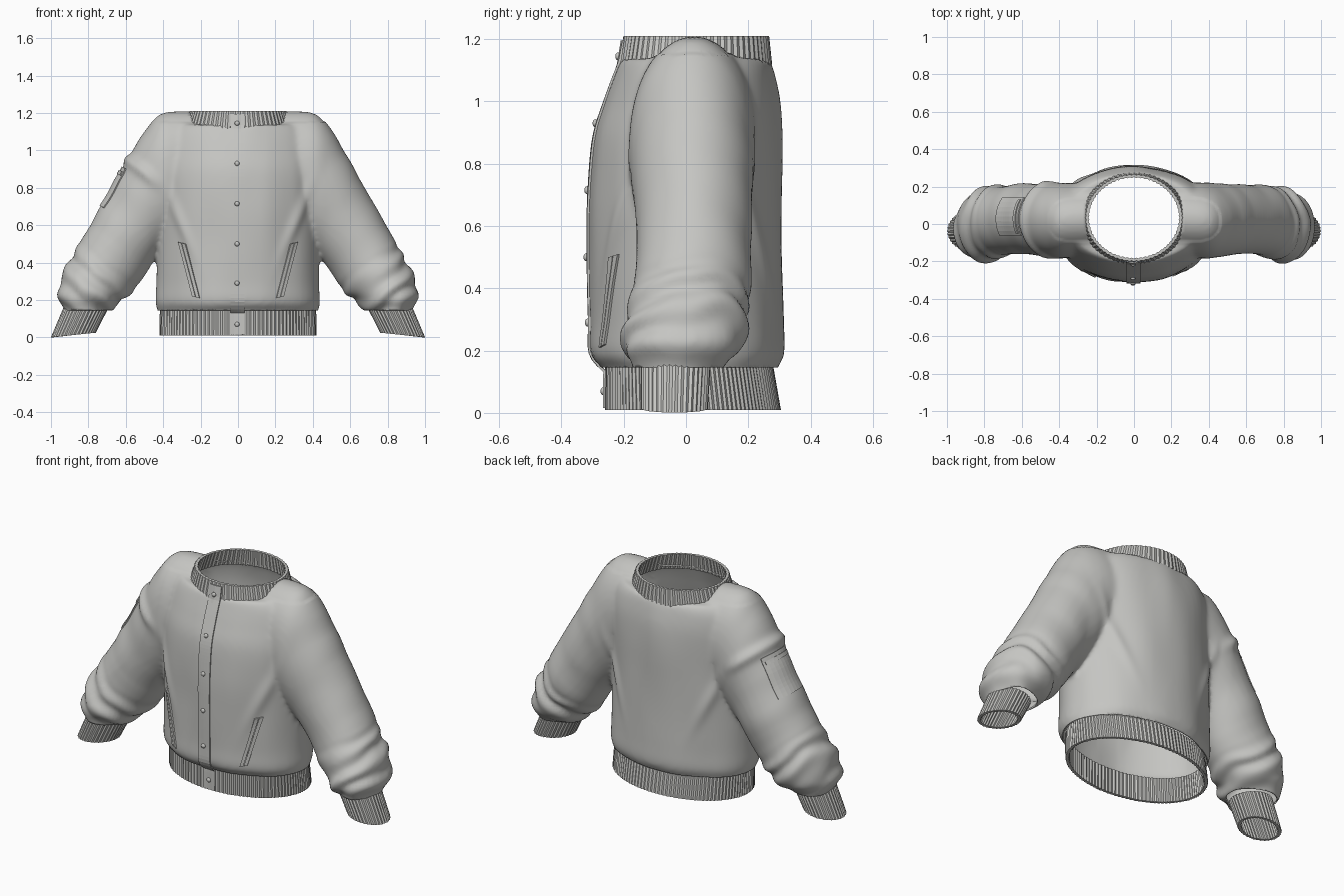
import bpy, bmesh, math
from mathutils import Vector, noise
from mathutils.bvhtree import BVHTree

if "Cube" in bpy.data.objects:
    bpy.data.objects.remove(bpy.data.objects["Cube"], do_unlink=True)

GREY = (0.56, 0.56, 0.54, 1)
fabric = bpy.data.materials.new("grey fabric")
fabric.use_nodes = True
fabric.diffuse_color = GREY
for node in fabric.node_tree.nodes:
    if node.type == 'BSDF_PRINCIPLED':
        node.inputs["Base Color"].default_value = GREY
        node.inputs["Roughness"].default_value = 0.8


def make_object(name, bm, smooth=True):
    bmesh.ops.recalc_face_normals(bm, faces=bm.faces[:])
    mesh = bpy.data.meshes.new(name)
    bm.to_mesh(mesh)
    bm.free()
    mesh.materials.append(fabric)
    for poly in mesh.polygons:
        poly.use_smooth = smooth
    obj = bpy.data.objects.new(name, mesh)
    bpy.context.scene.collection.objects.link(obj)
    return obj


def spline(rows, steps=5):
    """Smoothly interpolate rows of section parameters."""
    rows = [rows[0]] + list(rows) + [rows[-1]]
    out = []
    for a, b, c, d in zip(rows, rows[1:], rows[2:], rows[3:]):
        for k in range(steps):
            t = k / steps
            out.append([q + 0.5 * t * (r - p + t * (2*p - 5*q + 4*r - s + t * (3*(q - r) + s - p)))
                        for p, q, r, s in zip(a, b, c, d)])
    return out + [list(rows[-1])]


def loft(bm, rings, capped=True, closed=False):
    loops = [[bm.verts.new(p) for p in ring] for ring in rings]
    n = len(loops[0])
    pairs = list(zip(loops, loops[1:]))
    if closed:
        pairs.append((loops[-1], loops[0]))
    for lo, hi in pairs:
        for i in range(n):
            j = (i + 1) % n
            bm.faces.new((lo[i], lo[j], hi[j], hi[i]))
    if capped:
        bm.faces.new(loops[0][::-1])
        bm.faces.new(loops[-1])


ANGLES = [math.tau * i / 64 for i in range(64)]

# Torso sections: height, half width, front y, back y
TORSO = [(0.09, 0.405, -0.25, 0.27), (0.145, 0.425, -0.272, 0.288), (0.19, 0.436, -0.308, 0.31),
         (0.3, 0.432, -0.308, 0.31), (0.5, 0.43, -0.308, 0.307), (0.7, 0.43, -0.308, 0.305),
         (0.88, 0.43, -0.292, 0.305), (1.0, 0.42, -0.255, 0.298), (1.09, 0.40, -0.222, 0.28),
         (1.135, 0.36, -0.205, 0.265)]
# Sleeve sections: outer x, outer z, inner x, inner z, front y, back y
SLEEVE = [(0.2, 1.207, 0.2, 0.7, -0.15, 0.21), (0.36, 1.207, 0.28, 0.6, -0.17, 0.215),
          (0.435, 1.18, 0.33, 0.53, -0.18, 0.215), (0.505, 1.09, 0.38, 0.49, -0.175, 0.215),
          (0.6, 0.935, 0.44, 0.43, -0.165, 0.212), (0.705, 0.745, 0.5, 0.34, -0.155, 0.21),
          (0.84, 0.51, 0.57, 0.245, -0.17, 0.2), (0.92, 0.37, 0.62, 0.195, -0.195, 0.195),
          (0.957, 0.25, 0.67, 0.16, -0.2, 0.175), (0.94, 0.175, 0.69, 0.14, -0.165, 0.12),
          (0.94, 0.1, 0.72, 0.1, -0.145, 0.075)]

# Body: torso and both sleeves fused into one soft cloth surface
bm = bmesh.new()
loft(bm, [[(w * math.cos(a), (f + b) / 2 + (b - f) / 2 * math.sin(a), z) for a in ANGLES]
          for z, w, f, b in spline(TORSO)])
for side in (1, -1):
    loft(bm, [[(side * ((ox + ix) / 2 + (ox - ix) / 2 * math.cos(a)),
                (f + b) / 2 + (b - f) / 2 * math.sin(a),
                (oz + iz) / 2 + (oz - iz) / 2 * math.cos(a)) for a in ANGLES]
              for ox, oz, ix, iz, f, b in spline(SLEEVE)])
body = make_object("jacket_body", bm)
remesh = body.modifiers.new("fuse", 'REMESH')
remesh.mode = 'VOXEL'
remesh.voxel_size = 0.014
soften = body.modifiers.new("soften", 'SMOOTH')
soften.factor = 0.5
soften.iterations = 8
bpy.context.view_layer.update()
fused = bpy.data.meshes.new_from_object(body.evaluated_get(bpy.context.evaluated_depsgraph_get()))
body.modifiers.clear()


def bump(x, centre, width):
    return math.exp(-((x - centre) / width) ** 2)


def fold(p):
    """Cloth wrinkle height at a point."""
    x = abs(p.x)
    s = 0.6 * x - 0.8 * p.z
    arm = min(1, max(0, (x - 0.4) / 0.08))
    low = min(1, max(0, (s - 0.08) / 0.12)) * arm
    h = 0.006 * (1 - arm) * noise.noise(Vector((p.x * 7, p.y * 4, p.z * 2.5)))
    h += 0.008 * arm * noise.noise(Vector((p.x * 3, p.y * 4, s * 7)))
    h += 0.009 * low * math.sin(s * 52 + 3 * noise.noise(p * 5))
    # Diagonal creases that run from the armpit across the chest and back
    h += 0.012 * bump(x - 0.3, 0.4 * (p.z - 0.6), 0.03) * bump(p.z, 0.62, 0.17)
    if p.x < 0:
        h += 0.018 * arm * bump(s, -0.405, 0.032)
    return h + 0.003


NECK_Y, NECK_RX, NECK_RY = 0.033, 0.258, 0.23
bm = bmesh.new()
bm.from_mesh(fused)
bm.normal_update()
moves = [(v, v.normal * fold(v.co)) for v in bm.verts if v.co.z < 1.15]
for v, offset in moves:
    v.co += offset
# Open the hem and the wrists
bmesh.ops.bisect_plane(bm, geom=bm.verts[:] + bm.edges[:] + bm.faces[:],
                       plane_co=(0, 0, 0.145), plane_no=(0, 0, 1), clear_inner=True)


# Open the neck and round off its edge
def neck_radius(p):
    return math.hypot(p.x / NECK_RX, (p.y - NECK_Y) / NECK_RY)


bmesh.ops.delete(bm, geom=[v for v in bm.verts if v.co.z > 0.9 and neck_radius(v.co) < 1],
                 context='VERTS')
for v in bm.verts:
    if v.is_boundary and v.co.z > 0.9:
        r = neck_radius(v.co)
        v.co.x /= r
        v.co.y = NECK_Y + (v.co.y - NECK_Y) / r
trees = [BVHTree.FromBMesh(bm)]
bpy.data.objects.remove(body, do_unlink=True)
body = make_object("jacket_body", bm)
lining = body.modifiers.new("cloth thickness", 'SOLIDIFY')
lining.thickness = 0.008
lining.offset = -1


# Ribbed bands: each end is centre x, y, z, radius x, y and tilt
def rib_band(name, bottom, top, ribs, depth=0.005, wall=0.016):
    def ring(end, inset):
        cx, cy, cz, rx, ry, tilt = end
        pts = []
        for i in range(ribs * 2):
            a = math.pi * i / ribs
            d = inset + (depth if i % 2 else 0)
            pts.append((cx + (rx - d) * math.cos(a), cy + (ry - d) * math.sin(a),
                        cz + tilt * math.cos(a)))
        return pts
    middle = [(a + b) / 2 for a, b in zip(bottom, top)]
    band = bmesh.new()
    loft(band, [ring(bottom, 0), ring(middle, 0), ring(top, 0),
                ring(top, wall), ring(middle, wall), ring(bottom, wall)],
         capped=False, closed=True)
    trees.append(BVHTree.FromBMesh(band))
    return make_object(name, band, smooth=False)


rib_band("waistband", (0, 0.022, 0.01, 0.42, 0.283, 0), (0, 0.01, 0.152, 0.418, 0.27, 0), 110)
rib_band("collar", (0, 0.03, 1.115, 0.292, 0.247, 0), (0, 0.033, 1.21, 0.26, 0.234, 0), 64)
for side, label in ((1, "left"), (-1, "right")):
    rib_band(label + "_cuff", (side * 0.88, -0.037, 0.013, 0.12, 0.107, -side * 0.012),
             (side * 0.815, -0.033, 0.155, 0.115, 0.112, side * 0.012), 36)


# Thin plates laid on the cloth
def surface(p, d):
    start = p - d
    hits = [t.ray_cast(start, d) for t in trees]
    dist = min((h[3] for h in hits if h[0] is not None), default=1)
    return start + d * dist


def plate(name, corner, u, v, direction, nu, nv, lift=0.003):
    corner, u, v = Vector(corner), Vector(u), Vector(v)
    d = Vector(direction).normalized()
    sheet = bmesh.new()
    grid = [[sheet.verts.new(surface(corner + u * i / nu + v * j / nv, d) - d * lift)
             for i in range(nu + 1)] for j in range(nv + 1)]
    for lo, hi in zip(grid, grid[1:]):
        for i in range(nu):
            sheet.faces.new((lo[i], lo[i + 1], hi[i + 1], hi[i]))
    obj = make_object(name, sheet, smooth=False)
    thick = obj.modifiers.new("thickness", 'SOLIDIFY')
    thick.thickness = 0.008
    thick.offset = 0
    return obj


BACKWARD = (0, 1, 0)
plate("front_placket", (-0.04, 0, 0.015), (0.075, 0, 0), (0, 0, 1.18), BACKWARD, 4, 60)

# Slanted hand pockets, each with two narrow welts
for side, label in ((1, "left"), (-1, "right")):
    for k, part in enumerate(("inner", "outer")):
        plate(f"{label}_pocket_{part}_welt", (side * (0.205 + 0.021 * k), 0, 0.21 + 0.005 * k),
              (side * 0.018, 0, 0.004), (side * 0.075, 0, 0.29), BACKWARD, 2, 16, 0.005)

# Patch pocket with a zip strip on the right sleeve
INWARD = (0.87, 0, -0.49)
plate("sleeve_pocket", (-0.73, -0.06, 0.70), (0, 0.2, 0), (0.115, 0, 0.21), INWARD, 8, 10)
plate("sleeve_pocket_zip", (-0.637, -0.05, 0.87), (0, 0.18, 0), (0.011, 0, 0.02), INWARD, 8, 2, 0.009)

# Snap buttons down the front
for i, z in enumerate((0.07, 0.29, 0.5, 0.715, 0.93, 1.145)):
    snap = bmesh.new()
    bmesh.ops.create_uvsphere(snap, u_segments=16, v_segments=8, radius=0.013)
    button = make_object(f"snap_button_{i + 1}", snap)
    button.location = surface(Vector((-0.005, 0, z)), Vector(BACKWARD)) - Vector((0, 0.008, 0))
    button.scale.y = 0.7
